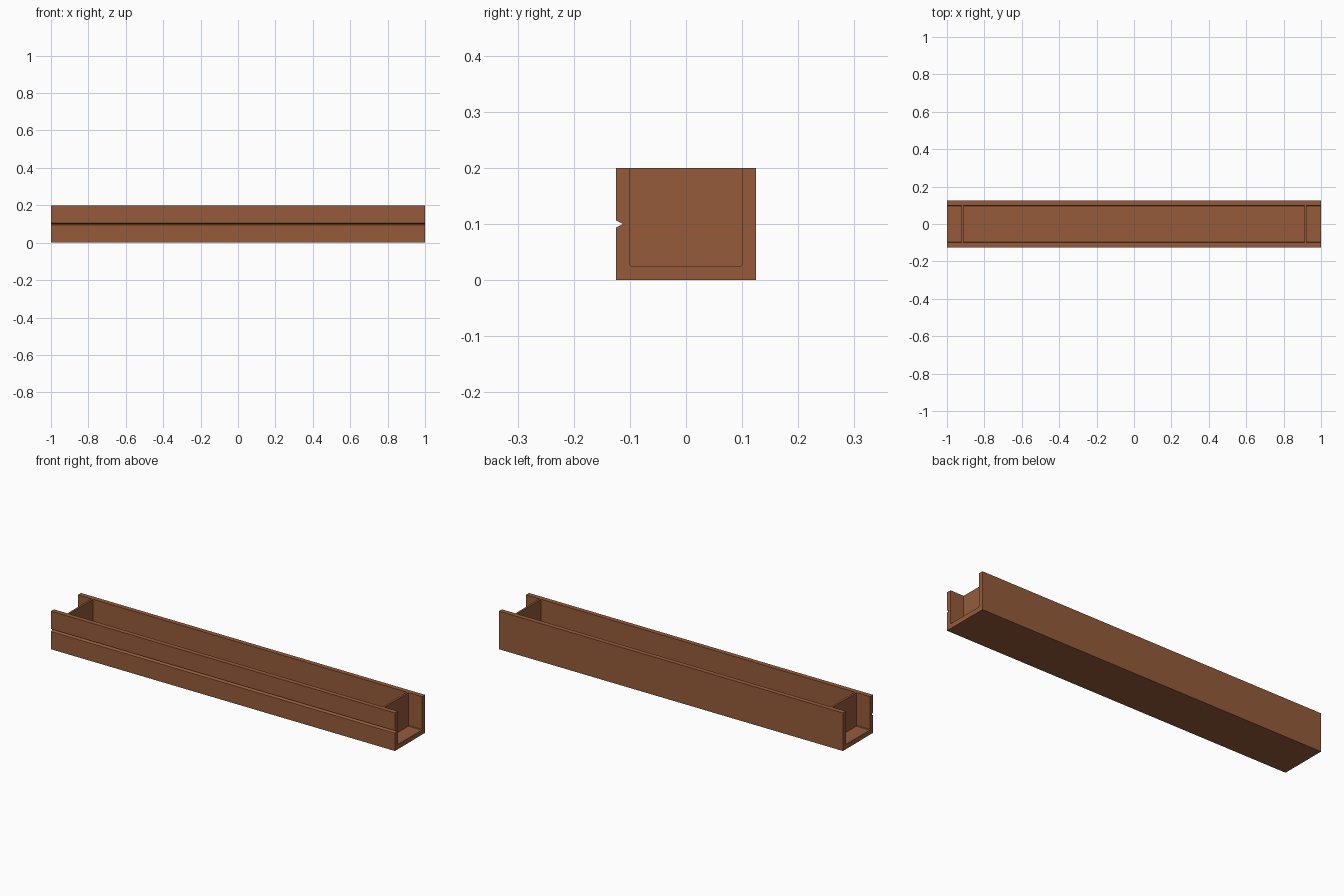
import bpy, bmesh

if "Cube" in bpy.data.objects:
    bpy.data.objects.remove(bpy.data.objects["Cube"])

# Single warm brown colour
brown = bpy.data.materials.new("warm_brown")
brown.diffuse_color = (0.30, 0.105, 0.043, 1)
brown.use_nodes = True
brown.node_tree.nodes["Principled BSDF"].inputs["Base Color"].default_value = brown.diffuse_color


def extrude_profile(name, profile, x0, x1):
    """Extrude a (y, z) outline along x from x0 to x1."""
    bm = bmesh.new()
    face = bm.faces.new([bm.verts.new((x0, y, z)) for y, z in profile])
    ext = bmesh.ops.extrude_face_region(bm, geom=[face])["geom"]
    verts = [v for v in ext if isinstance(v, bmesh.types.BMVert)]
    bmesh.ops.translate(bm, verts=verts, vec=(x1 - x0, 0, 0))
    bmesh.ops.recalc_face_normals(bm, faces=bm.faces)
    mesh = bpy.data.meshes.new(name)
    bm.to_mesh(mesh)
    bm.free()
    mesh.materials.append(brown)
    obj = bpy.data.objects.new(name, mesh)
    bpy.context.collection.objects.link(obj)
    return obj


W, H, T = 0.125, 0.2, 0.025   # half width, height, wall thickness
C = 0.003                     # tiny chamfer in the inner corners

# U-shaped channel with a V groove along the front wall
channel = [
    (-W, 0), (W, 0), (W, H), (W - T, H),
    (W - T, T + C), (W - T - C, T), (-W + T + C, T), (-W + T, T + C),
    (-W + T, H), (-W, H),
    (-W, 0.1065), (-W + 0.0125, 0.1), (-W, 0.0935),
]
extrude_profile("trough_channel", channel, -1, 1)

# End plates set in from both ends
plate = [(-W + T, T + C), (-W + T + C, T), (W - T - C, T), (W - T, T + C),
         (W - T, H), (-W + T, H)]
for side, label in ((-1, "left"), (1, "right")):
    a, b = sorted((side * 0.912, side * 0.922))
    extrude_profile(label + "_end_plate", plate, a, b)
